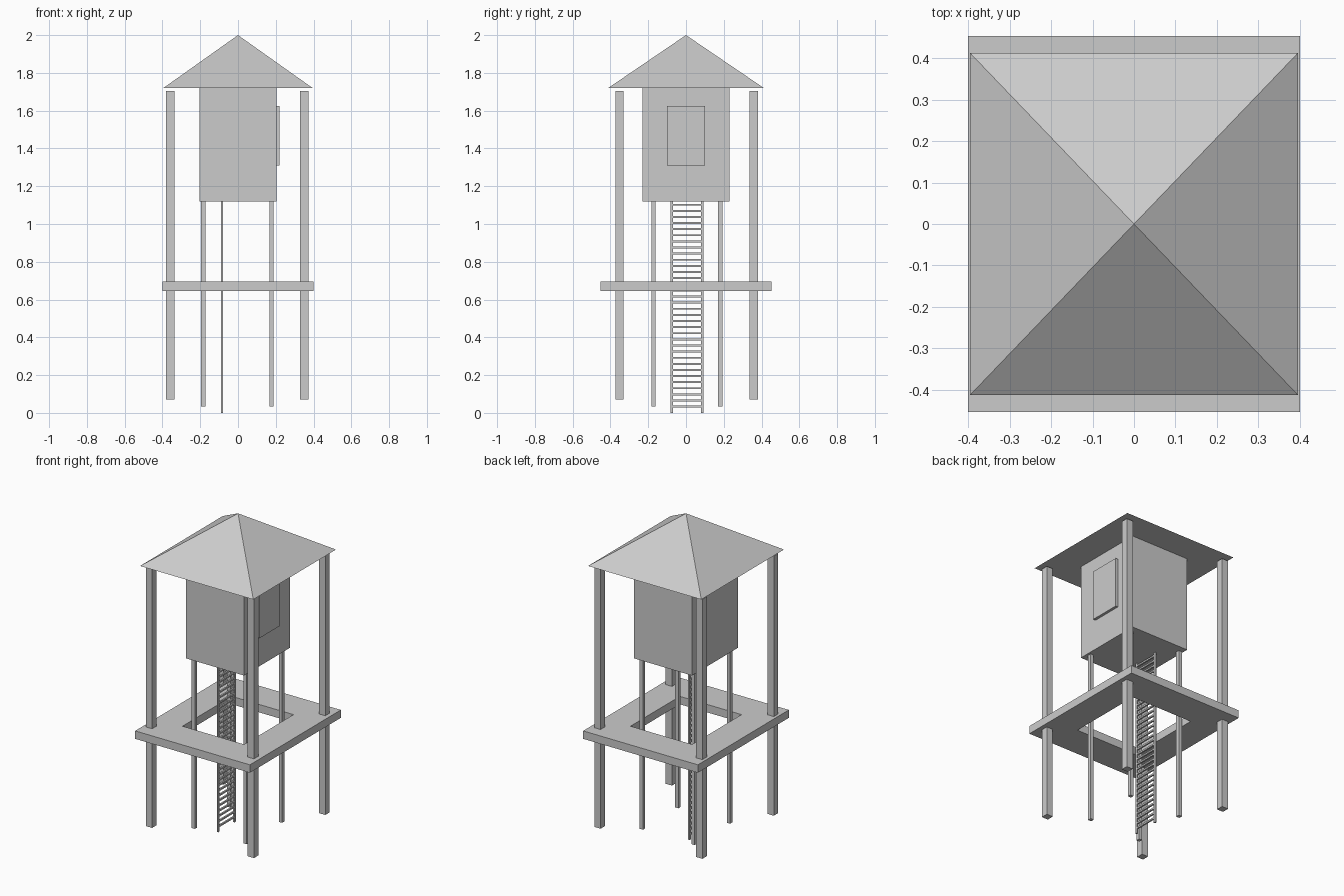
import bpy
import bmesh

default = bpy.data.objects.get("Cube")
if default:
    bpy.data.objects.remove(default, do_unlink=True)

grey = bpy.data.materials.new("plain grey")
grey.use_nodes = True
COLOUR = (0.6, 0.6, 0.6, 1)
grey.diffuse_color = COLOUR
grey.node_tree.nodes["Principled BSDF"].inputs["Base Color"].default_value = COLOUR


def finish(name, bm):
    bmesh.ops.recalc_face_normals(bm, faces=bm.faces)
    mesh = bpy.data.meshes.new(name)
    bm.to_mesh(mesh)
    bm.free()
    mesh.materials.append(grey)
    obj = bpy.data.objects.new(name, mesh)
    bpy.context.collection.objects.link(obj)
    return obj


def add_box(bm, x, y, z):
    """Add a box spanning the given (low, high) ranges."""
    for v in bmesh.ops.create_cube(bm, size=1)["verts"]:
        v.co = [r[0] if c < 0 else r[1] for c, r in zip(v.co, (x, y, z))]


def box(name, x, y, z):
    bm = bmesh.new()
    add_box(bm, x, y, z)
    return finish(name, bm)


def around(centre, width):
    return centre - width / 2, centre + width / 2


def four_posts(name, xs, ys, width, z):
    for side, x in zip(("right", "left"), xs):
        for end, y in zip(("front", "back"), ys):
            box(f"{end}_{side}_{name}", around(x, width), around(y, width), z)


# Pyramid roof with a flat underside
bm = bmesh.new()
base = [bm.verts.new((x, y, 1.72))
        for x, y in ((-0.395, -0.412), (0.395, -0.412), (0.395, 0.412), (-0.395, 0.412))]
apex = bm.verts.new((0, 0, 2))
bm.faces.new(base)
for i in range(4):
    bm.faces.new((base[i], base[(i + 1) % 4], apex))
finish("roof", bm)

# Cabin with a raised shutter on its side
box("cabin", (-0.203, 0.203), (-0.23, 0.23), (1.12, 1.72))
box("shutter", (0.203, 0.22), (-0.1, 0.1), (1.31, 1.625))

# Platform ring around a rectangular opening
bm = bmesh.new()
rings = []
for z in (0.645, 0.695):
    for w, d in ((0.4, 0.453), (0.215, 0.246)):
        rings.append([bm.verts.new((sx * w, sy * d, z))
                      for sx, sy in ((-1, -1), (1, -1), (1, 1), (-1, 1))])
low_out, low_in, top_out, top_in = rings
for a, b in ((low_out, low_in), (low_in, top_in), (top_in, top_out), (top_out, low_out)):
    for i in range(4):
        j = (i + 1) % 4
        bm.faces.new((a[i], a[j], b[j], b[i]))
finish("platform", bm)

# Thick roof posts and thin cabin legs
four_posts("roof_post", (-0.359, 0.351), (-0.352, 0.359), 0.044, (0.07, 1.705))
four_posts("cabin_leg", (-0.184, 0.177), (-0.172, 0.181), 0.023, (0.035, 1.12))

# Ladder: two rails and evenly spaced rungs
LADDER_X = around(-0.085, 0.01)
for side, y in (("front", -0.076), ("back", 0.086)):
    box(f"{side}_ladder_rail", LADDER_X, around(y, 0.013), (0, 1.12))
bm = bmesh.new()
for i in range(34):
    add_box(bm, LADDER_X, (-0.07, 0.08), around(0.033 + i * 0.0324, 0.01))
finish("ladder_rungs", bm)
